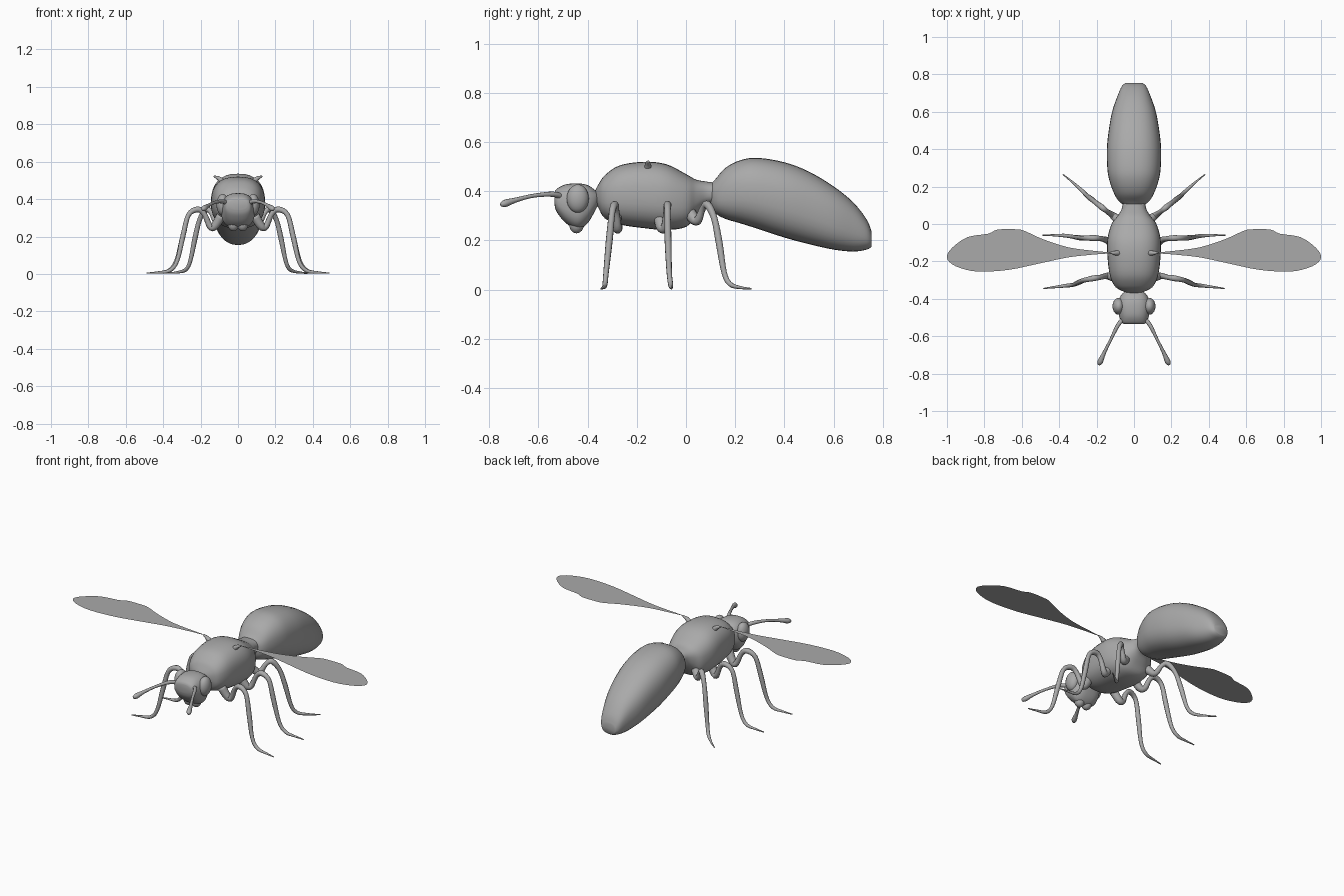
import bpy, bmesh, math
from mathutils import Vector

cube = bpy.data.objects.get("Cube")
if cube:
    bpy.data.objects.remove(cube)

grey = bpy.data.materials.new("warm_grey")
grey.use_nodes = True
COLOUR = (0.4, 0.4, 0.4, 1)
grey.diffuse_color = COLOUR
grey.node_tree.nodes["Principled BSDF"].inputs["Base Color"].default_value = COLOUR


def finish(name, bm, smooth=True):
    mesh = bpy.data.meshes.new(name)
    bm.to_mesh(mesh)
    bm.free()
    mesh.materials.append(grey)
    ob = bpy.data.objects.new(name, mesh)
    bpy.context.collection.objects.link(ob)
    for p in mesh.polygons:
        p.use_smooth = smooth
    return ob


def spline(rows, steps=4):
    """Catmull-Rom interpolation of rows of numbers."""
    pts = [Vector(r) for r in rows]
    pts = [pts[0]] + pts + [pts[-1]]
    out = []
    for a, b, c, d in zip(pts, pts[1:], pts[2:], pts[3:]):
        for i in range(steps):
            t = i / steps
            out.append(0.5 * (2 * b + (c - a) * t + (2 * a - 5 * b + 4 * c - d) * t * t
                              + (3 * b - a - 3 * c + d) * t ** 3))
    return out + [pts[-1]]


def skin(name, rings):
    """Bridge a list of point rings and cap both ends."""
    bm = bmesh.new()
    loops = [[bm.verts.new(p) for p in ring] for ring in rings]
    n = len(loops[0])
    for a, b in zip(loops, loops[1:]):
        for i in range(n):
            j = (i + 1) % n
            bm.faces.new((a[i], a[j], b[j], b[i]))
    bm.faces.new(loops[0])
    bm.faces.new(loops[-1])
    bmesh.ops.recalc_face_normals(bm, faces=bm.faces)
    return finish(name, bm)


def body(name, rows, power, sides=32):
    """Loft along y; each row is y, top, bottom, half width."""
    rings = []
    for y, top, bottom, half in spline(rows):
        ring = []
        for i in range(sides):
            a = math.tau * i / sides
            c, s = math.cos(a), math.sin(a)
            x = half * math.copysign(abs(c) ** (2 / power), c)
            z = math.copysign(abs(s) ** (2 / power), s)
            ring.append((x, y, (top + bottom) / 2 + z * (top - bottom) / 2))
        rings.append(ring)
    return skin(name, rings)


def limb(name, rows, side, sides=10):
    """Tapered tube; each row is x, y, z, radius."""
    pts = [Vector((p[0] * side, p[1], p[2], p[3])) for p in spline(rows)]
    rings, u = [], None
    for i, p in enumerate(pts):
        tangent = (pts[min(i + 1, len(pts) - 1)] - pts[max(i - 1, 0)]).to_3d().normalized()
        u = tangent.orthogonal() if u is None else u - tangent * u.dot(tangent)
        u.normalize()
        v = tangent.cross(u)
        rings.append([p.to_3d() + p.w * (u * math.cos(math.tau * k / sides)
                      + v * math.sin(math.tau * k / sides)) for k in range(sides)])
    return skin(name, rings)


# Thorax, waist, abdomen and head
body("thorax", [(-.37, .40, .36, .03), (-.355, .43, .33, .07), (-.33, .465, .29, .105),
                (-.27, .505, .265, .13), (-.17, .52, .25, .142), (-.08, .51, .243, .142),
                (0, .47, .255, .12), (.04, .448, .30, .09), (.08, .44, .34, .066),
                (.12, .435, .35, .06)], 2.5)
body("abdomen", [(.10, .43, .34, .05), (.12, .45, .31, .08), (.16, .495, .288, .105),
                 (.22, .526, .27, .128), (.29, .536, .248, .142), (.40, .518, .212, .145),
                 (.50, .48, .185, .135), (.60, .42, .163, .117), (.68, .355, .155, .09),
                 (.735, .285, .163, .066), (.755, .235, .175, .045)], 2.4)
body("head", [(-.535, .395, .345, .05), (-.525, .41, .315, .068), (-.49, .428, .272, .08),
              (-.44, .432, .245, .09), (-.40, .425, .27, .08), (-.37, .405, .32, .06),
              (-.352, .392, .355, .035)], 2.6)

for side, label in ((1, "left"), (-1, "right")):
    # Bulging eyes and lower jaws
    for part, loc, size in (("eye", (.082, -.44, .37), (.033, .045, .058)),
                            ("jaw", (.025, -.445, .265), (.03, .03, .036))):
        bm = bmesh.new()
        bmesh.ops.create_uvsphere(bm, u_segments=20, v_segments=12, radius=1)
        bmesh.ops.scale(bm, vec=size, verts=bm.verts)
        bmesh.ops.translate(bm, vec=(loc[0] * side, loc[1], loc[2]), verts=bm.verts)
        finish(f"{label}_{part}", bm)

    # Antennae with thickened tips
    limb(f"{label}_antenna", [(.05, -.50, .375, .012), (.085, -.54, .388, .011),
                              (.125, -.62, .382, .008), (.16, -.69, .365, .010),
                              (.18, -.735, .351, .015), (.19, -.752, .345, .007)], side)

    # Legs: hanging hip, raised knee, long shin and flat foot
    limb(f"{label}_front_leg", [(.09, -.29, .31, .026), (.125, -.28, .255, .022),
                                (.15, -.278, .255, .017), (.18, -.285, .32, .014),
                                (.215, -.29, .345, .016), (.265, -.30, .315, .013),
                                (.295, -.312, .20, .014), (.325, -.325, .07, .011),
                                (.365, -.33, .018, .010), (.43, -.338, .008, .006),
                                (.485, -.345, .004, .003)], side)
    limb(f"{label}_middle_leg", [(.09, -.11, .31, .026), (.125, -.10, .255, .022),
                                 (.15, -.085, .255, .017), (.18, -.078, .32, .014),
                                 (.215, -.075, .345, .016), (.265, -.075, .315, .013),
                                 (.295, -.073, .20, .014), (.33, -.068, .07, .011),
                                 (.37, -.062, .018, .010), (.43, -.06, .008, .006),
                                 (.49, -.06, .004, .003)], side)
    limb(f"{label}_back_leg", [(.07, .01, .32, .026), (.10, .035, .285, .022),
                               (.12, .05, .285, .017), (.145, .068, .33, .013),
                               (.17, .088, .345, .016), (.205, .115, .29, .013),
                               (.23, .135, .19, .014), (.255, .155, .07, .011),
                               (.28, .18, .022, .010), (.33, .225, .008, .006),
                               (.38, .265, .004, .003)], side)

    # Flat wings
    outline = [(.09, -.155), (.20, -.145), (.35, -.125), (.49, -.08), (.59, -.035),
               (.64, -.028), (.73, -.03), (.78, -.052), (.89, -.07), (.97, -.125),
               (1, -.17), (.985, -.205), (.93, -.235), (.83, -.255), (.67, -.245),
               (.51, -.212), (.35, -.178), (.20, -.162)]
    bm = bmesh.new()
    face = bm.faces.new([bm.verts.new((p.x * side, p.y, .523)) for p in spline(outline, 3)])
    if face.normal.z < 0 or side > 0:
        face.normal_flip()
    finish(f"{label}_wing", bm, smooth=False)
    # Wing root stub
    limb(f"{label}_wing_root", [(.085, -.155, .495, .016), (.105, -.155, .512, .011),
                                (.13, -.153, .522, .004)], side, 8)
